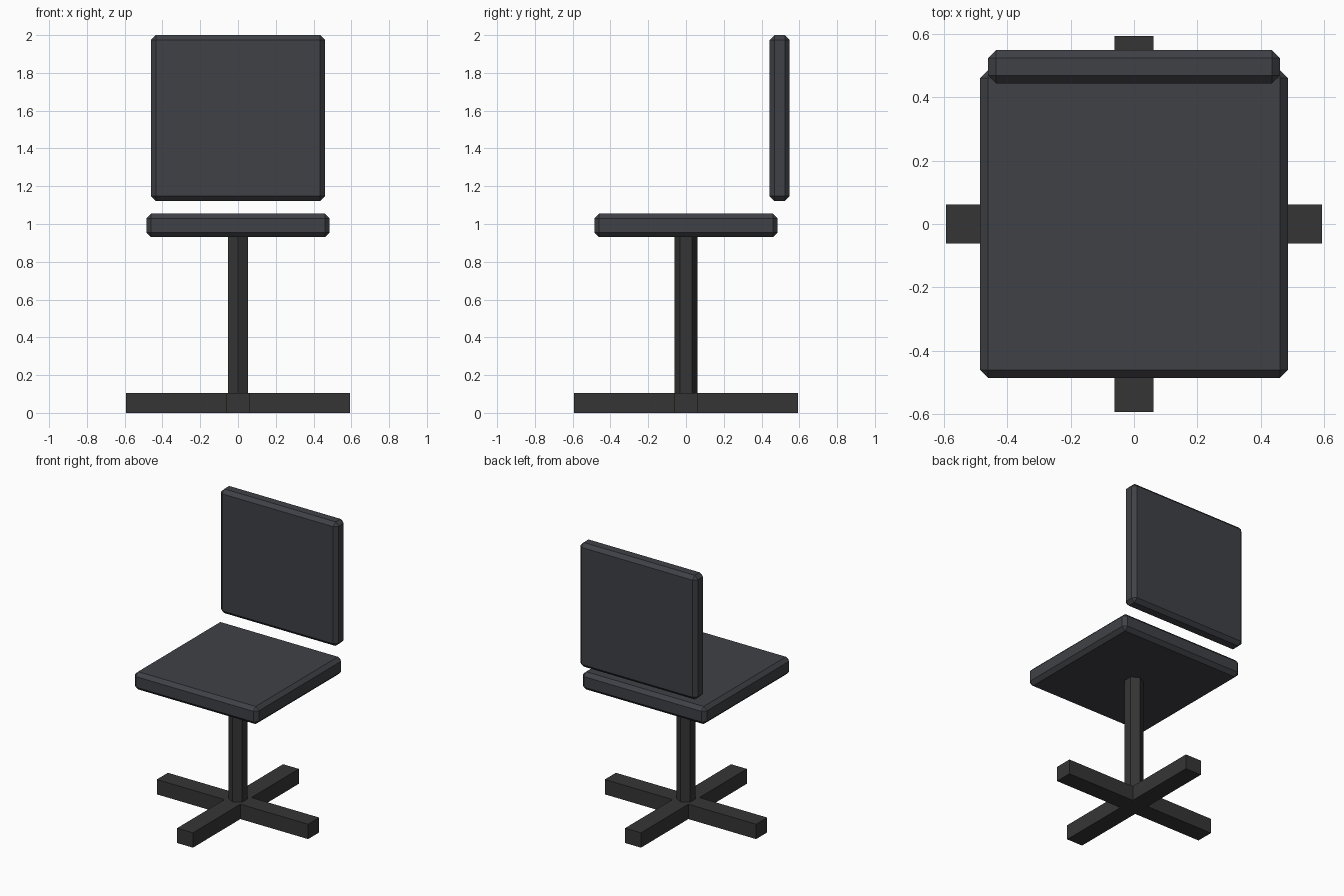
import bpy, bmesh
from mathutils import Matrix

if "Cube" in bpy.data.objects:
    bpy.data.objects.remove(bpy.data.objects["Cube"])


def material(name, color):
    m = bpy.data.materials.new(name)
    m.diffuse_color = (*color, 1)
    m.use_nodes = True
    m.node_tree.nodes["Principled BSDF"].inputs["Base Color"].default_value = m.diffuse_color
    return m


padding = material("dark_padding", (0.05, 0.053, 0.061))
metal = material("dark_metal", (0.036, 0.036, 0.037))


def add_object(name, bm, mat):
    bmesh.ops.recalc_face_normals(bm, faces=bm.faces)
    mesh = bpy.data.meshes.new(name)
    bm.to_mesh(mesh)
    bm.free()
    mesh.materials.append(mat)
    ob = bpy.data.objects.new(name, mesh)
    bpy.context.collection.objects.link(ob)
    return ob


def box(lo, hi):
    bm = bmesh.new()
    size = [b - a for a, b in zip(lo, hi)]
    mid = [(a + b) / 2 for a, b in zip(lo, hi)]
    bmesh.ops.create_cube(bm, size=1, matrix=Matrix.LocRotScale(mid, None, size))
    return bm


def cushion(name, lo, hi):
    ob = add_object(name, box(lo, hi), padding)
    bevel = ob.modifiers.new("chamfer", 'BEVEL')
    bevel.width = 0.025
    bevel.segments = 1


# Seat and floating backrest
cushion("seat", (-0.485, -0.485, 0.93), (0.485, 0.485, 1.055))
cushion("backrest", (-0.46, 0.443, 1.122), (0.46, 0.548, 2.0))

# Cross base: a central block with its four sides extruded into feet
W, L, H = 0.062, 0.592, 0.105
bm = box((-W, -W, 0), (W, W, H))
bm.normal_update()
sides = [f for f in bm.faces if abs(f.normal.z) < 0.5]
normals = [f.normal.copy() for f in sides]
for face, n in zip(sides, normals):
    new = bmesh.ops.extrude_discrete_faces(bm, faces=[face])["faces"][0]
    bmesh.ops.translate(bm, verts=new.verts, vec=n * (L - W))
add_object("cross_base", bm, metal)

# Hexagonal post with corners facing front and back
bm = bmesh.new()
bmesh.ops.create_cone(bm, cap_ends=True, segments=6, radius1=0.062, radius2=0.062,
                      depth=0.83, matrix=Matrix.Translation((0, 0, 0.518)))
post = add_object("post", bm, metal)
# Put a corner on the y axis whichever way the primitive starts
if not any(abs(v.co.x) < 1e-4 for v in post.data.vertices):
    post.data.transform(Matrix.Rotation(0.5235988, 4, 'Z'))
